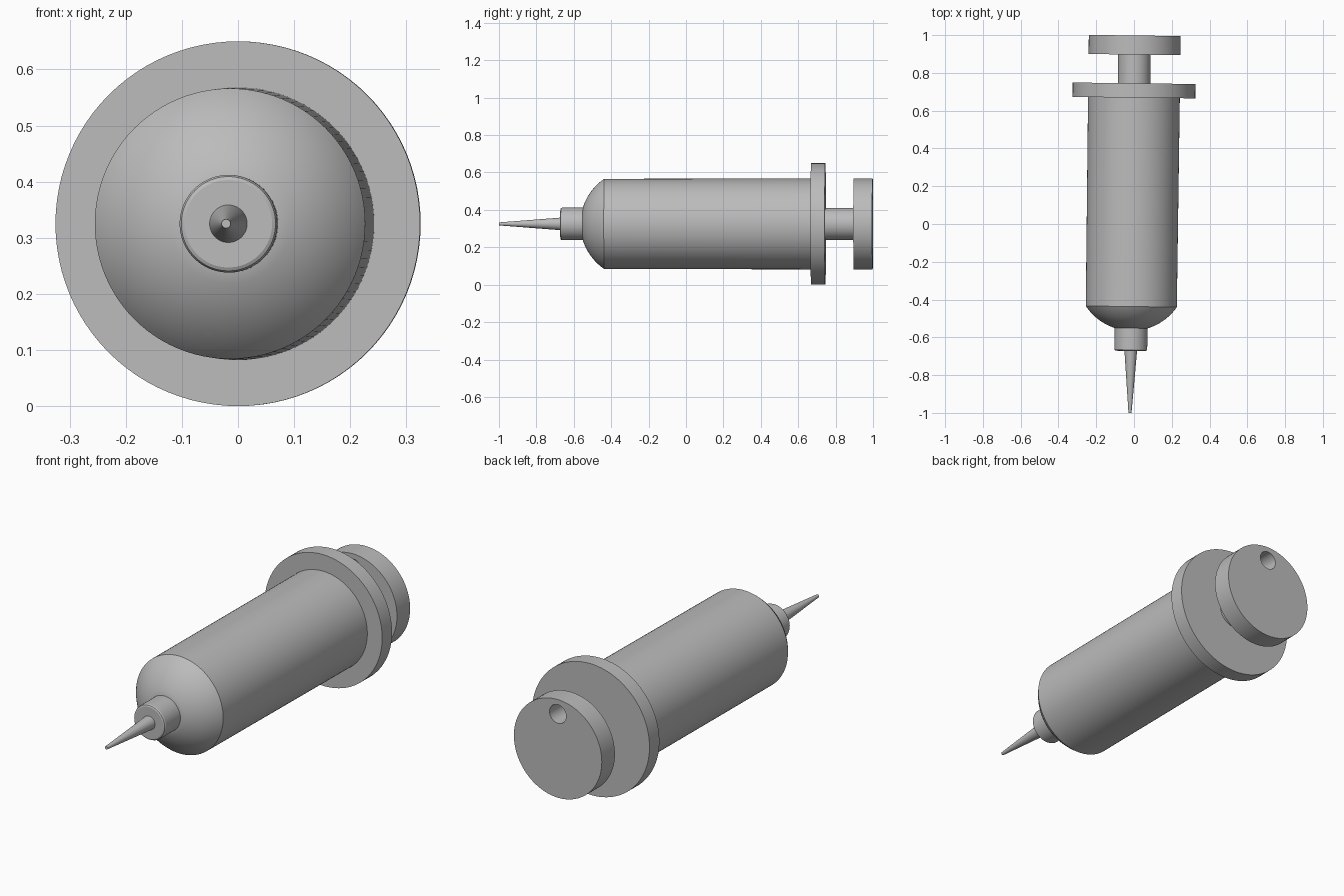
import bpy, bmesh
from math import pi, sin, cos, sqrt, radians
from mathutils import Matrix, Vector

if "Cube" in bpy.data.objects:
    bpy.data.objects.remove(bpy.data.objects["Cube"], do_unlink=True)

AXIS_Z = 0.325
SEGMENTS = 96
# The whole body is turned very slightly about a point in the flange
PIVOT = Vector((0, 0.7, 0))
TURN = Matrix.Translation(PIVOT) @ Matrix.Rotation(-0.0125, 4, 'Z') @ Matrix.Translation(-PIVOT)

grey = bpy.data.materials.new("plain grey")
grey.use_nodes = True
colour = (0.5, 0.5, 0.5, 1)
grey.diffuse_color = colour
grey.node_tree.nodes["Principled BSDF"].inputs["Base Color"].default_value = colour


def lathe(name, profile, x=0, z=AXIS_Z, segments=SEGMENTS):
    """Closed solid turned about the y direction from (y, radius) pairs."""
    bm = bmesh.new()
    rings = []
    for y, r in profile:
        angles = [2 * pi * i / segments for i in range(segments)]
        rings.append([bm.verts.new((x + r * cos(a), y, z + r * sin(a))) for a in angles])
    for a, b in zip(rings, rings[1:]):
        for i in range(segments):
            j = (i + 1) % segments
            bm.faces.new((a[i], a[j], b[j], b[i]))
    bm.faces.new(rings[0])
    bm.faces.new(rings[-1])
    bmesh.ops.recalc_face_normals(bm, faces=bm.faces)
    bm.transform(TURN)
    mesh = bpy.data.meshes.new(name)
    bm.to_mesh(mesh)
    bm.free()
    mesh.materials.append(grey)
    obj = bpy.data.objects.new(name, mesh)
    bpy.context.collection.objects.link(obj)
    return obj


def select(obj):
    bpy.ops.object.select_all(action='DESELECT')
    obj.select_set(True)
    bpy.context.view_layer.objects.active = obj


# Barrel with a spherical shoulder at the front
BARREL_R, NECK_R = 0.243, 0.086
SHOULDER_Y, NECK_Y = -0.437, -0.553
DOME_Y, DOME_R = -0.274, 0.291
STEPS = 14
shoulder = []
for i in range(STEPS + 1):
    y = NECK_Y + (SHOULDER_Y - NECK_Y) * i / STEPS
    shoulder.append((y, min(BARREL_R, sqrt(DOME_R ** 2 - (y - DOME_Y) ** 2))))
barrel = lathe("barrel", shoulder + [(0.68, BARREL_R)])

# Needle hub with a softened front rim, and the tapered needle
hub = lathe("needle_hub", [(-0.672, 0.078), (-0.669, 0.084), (-0.663, 0.087), (-0.54, 0.087)])
needle = lathe("needle", [(-1.0, 0.008), (-0.665, 0.034)], segments=48)

# Finger flange, plunger rod and thumb disc
flange = lathe("finger_flange", [(0.669, 0.325), (0.745, 0.325)])
rod = lathe("plunger_rod", [(0.73, 0.086), (0.91, 0.086)])
disc = lathe("thumb_disc", [(0.897, 0.243), (0.998, 0.243)])

# Round hole near the top of the thumb disc
cutter = lathe("hole_cutter", [(0.85, 0.046), (1.05, 0.046)], z=AXIS_Z + 0.172, segments=48)
cutter.hide_render = True
hole = disc.modifiers.new("hole", 'BOOLEAN')
hole.operation = 'DIFFERENCE'
hole.solver = 'EXACT'
hole.object = cutter
select(disc)
bpy.ops.object.modifier_apply(modifier=hole.name)
bpy.data.objects.remove(cutter, do_unlink=True)

for part in (barrel, hub, needle, flange, rod, disc):
    select(part)
    bpy.ops.object.shade_smooth_by_angle(angle=radians(25))
